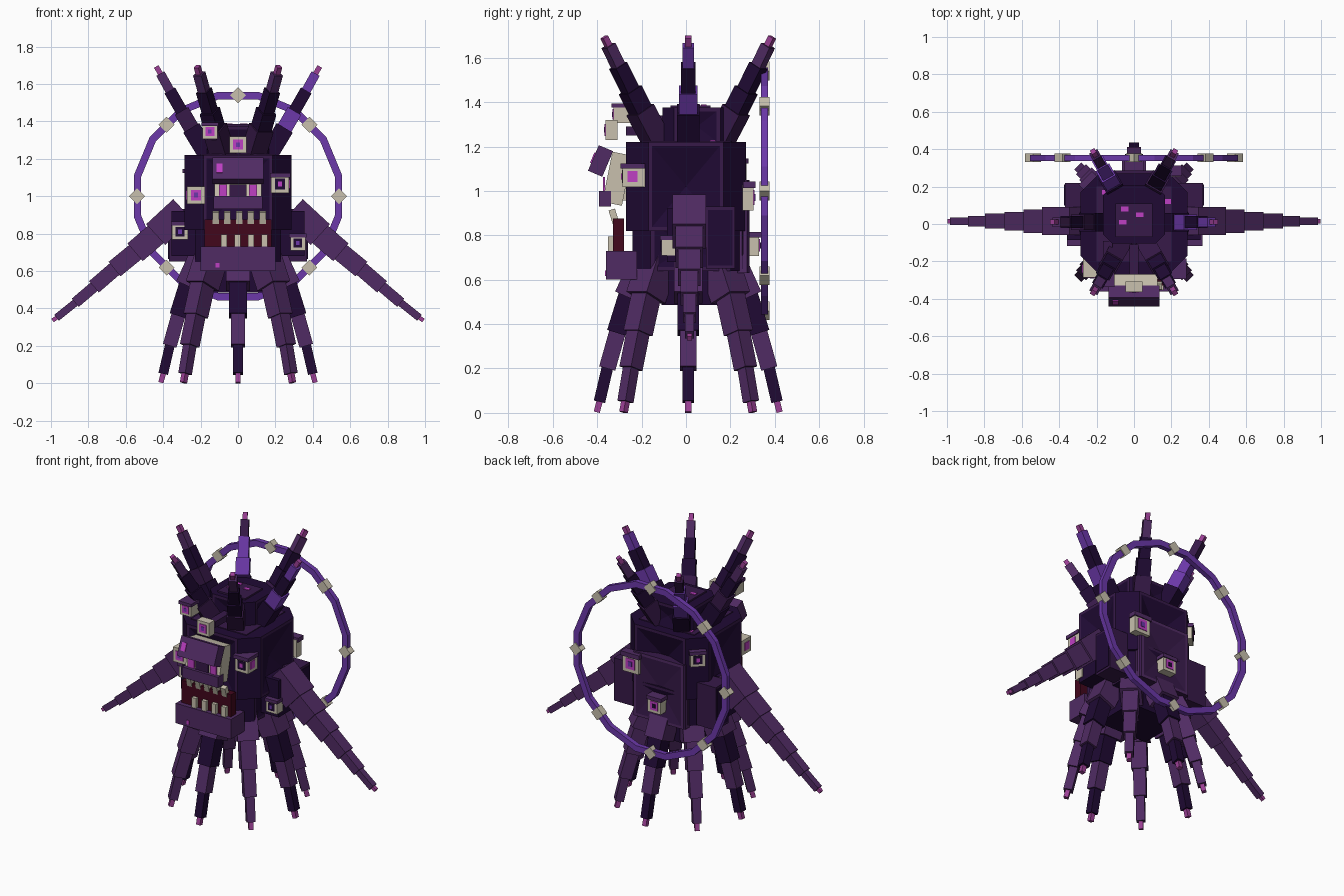
import bpy, bmesh, math
from mathutils import Vector, Matrix

if bpy.data.objects.get("Cube"):
    bpy.data.objects.remove(bpy.data.objects["Cube"])


def make_mat(name, rgb):
    m = bpy.data.materials.new(name)
    m.use_nodes = True
    m.diffuse_color = (*rgb, 1)
    m.node_tree.nodes["Principled BSDF"].inputs["Base Color"].default_value = (*rgb, 1)
    return m


MATS = {n: make_mat(n, c) for n, c in {
    "dark_purple": (0.014, 0.003, 0.034),
    "plum": (0.038, 0.010, 0.066),
    "mid_purple": (0.080, 0.024, 0.125),
    "bright_purple": (0.150, 0.040, 0.400),
    "bone": (0.580, 0.530, 0.420),
    "magenta": (0.520, 0.050, 0.550),
    "tip_pink": (0.330, 0.050, 0.300),
    "dark_red": (0.055, 0.002, 0.012)}.items()}
NAMES = list(MATS)


def finish(name, bm, names):
    me = bpy.data.meshes.new(name)
    bm.to_mesh(me)
    bm.free()
    for n in names:
        me.materials.append(MATS[n])
    ob = bpy.data.objects.new(name, me)
    bpy.context.collection.objects.link(ob)
    return ob


def add_box(bm, matrix, size, index=0):
    m = matrix @ Matrix.Diagonal((*size, 1))
    for v in bmesh.ops.create_cube(bm, size=1, matrix=m)["verts"]:
        for f in v.link_faces:
            f.material_index = index


def box(name, loc, size, mat, tilt=0):
    bm = bmesh.new()
    add_box(bm, Matrix.Translation(loc) @ Matrix.Rotation(tilt, 4, 'X'), size)
    return finish(name, bm, [mat])


def limb(name, angle, centre_y, points, widths, mats):
    """Chain of square segments; points are (radius, height) in a vertical plane."""
    bm = bmesh.new()
    out = Vector((math.cos(angle), math.sin(angle), 0))
    side = Vector((-out.y, out.x, 0))
    pos = [out * r + Vector((0, centre_y, z)) for r, z in points]
    for a, b, w, m in zip(pos, pos[1:], widths, mats):
        axis = (b - a).normalized()
        third = axis.cross(side)
        rot = Matrix((third, side, axis)).transposed().to_4x4()
        # Outer end stays exact, inner end tucks into the previous segment
        start = a - axis * 0.02
        add_box(bm, Matrix.Translation((start + b) / 2) @ rot,
                (w, w, (b - start).length), NAMES.index(m))
    return finish(name, bm, NAMES)


def hollow_block(name, loc, size, rim, inner, depth, cut):
    """Block with cut corners whose sides sink to a point inside a raised rim."""
    bm = bmesh.new()
    add_box(bm, Matrix.Translation(loc), size)
    upright = [e for e in bm.edges if abs(e.verts[0].co.z - e.verts[1].co.z) > 0.01]
    bmesh.ops.bevel(bm, geom=upright, offset=cut, segments=1, affect='EDGES')
    bm.normal_update()
    sides = [f for f in bm.faces if max(abs(f.normal.x), abs(f.normal.y)) > 0.9]
    # Cut corners and the top take the inner colour, rims keep their own
    for f in bm.faces:
        f.material_index = 0 if f in sides else 1
    bmesh.ops.inset_individual(bm, faces=sides, thickness=0.025)
    for f in sides:
        n = f.normal.copy()
        res = bmesh.ops.poke(bm, faces=[f])
        for v in res["verts"]:
            v.co -= n * depth
        for g in res["faces"]:
            g.material_index = 1
    return finish(name, bm, [rim, inner])


def eye(name, loc, size, depth, angle, lid, iris, pupil):
    """Bone block facing -y before turning, with iris, pupil and lid."""
    bm = bmesh.new()
    base = Matrix.Translation(loc) @ Matrix.Rotation(angle, 4, 'Z')
    s, d = size, depth
    add_box(bm, base, (s, d, s), 0)
    add_box(bm, base @ Matrix.Translation((0, -d / 2, 0)), (s * .58, .008, s * .6), 1)
    add_box(bm, base @ Matrix.Translation((0, -d / 2 - .003, 0)), (s * .24, .008, s * .28), 2)
    if lid:
        add_box(bm, base @ Matrix.Translation((0, -.005, s * .5)), (s * 1.15, d * 1.1, s * .25), 3)
    return finish(name, bm, ["bone", iris, pupil, "mid_purple"])


# Body
hollow_block("upper_body", (0, 0, 1.02), (0.57, 0.54, 0.40), "plum", "dark_purple", 0.06, 0.10)
hollow_block("lower_body", (0, 0.02, 0.75), (0.46, 0.52, 0.22), "plum", "dark_purple", 0.03, 0.08)
box("body_bottom", (0, 0.04, 0.58), (0.36, 0.30, 0.19), "dark_purple")
box("shoulder_slab", (0, 0, 1.205), (0.40, 0.40, 0.04), "plum")
hollow_block("back_plate", (0, 0.255, 0.84), (0.38, 0.06, 0.42), "mid_purple", "plum", 0.02, 0.01)
hollow_block("head", (0, 0.05, 1.29), (0.33, 0.31, 0.17), "plum", "dark_purple", 0.02, 0.05)
box("head_cap", (0, 0.02, 1.375), (0.20, 0.18, 0.02), "plum")
for s, n in ((1, "left"), (-1, "right")):
    box(n + "_side_box", (s * 0.30, 0.155, 0.79), (0.14, 0.13, 0.28), "plum")
    box(n + "_side_box_panel", (s * 0.37, 0.155, 0.79), (0.008, 0.11, 0.25), "dark_purple")
    box(n + "_cheek", (s * 0.29, -0.01, 0.80), (0.13, 0.15, 0.24), "dark_purple")

# Lower tentacles, eight around the body
leg_points = [(0.17, 0.74), (0.27, 0.52), (0.32, 0.36), (0.365, 0.20), (0.40, 0.05), (0.412, 0.003)]
for i in range(8):
    dark = ["mid_purple", "dark_purple", "mid_purple", "dark_purple", "tip_pink"]
    plain = ["mid_purple"] * 4 + ["tip_pink"]
    limb(f"leg_{i + 1}", i * math.pi / 4, 0.01, leg_points,
         (0.13, 0.095, 0.075, 0.052, 0.028), plain if i % 2 else dark)

# Crown spikes, six around the head
spike_points = [(0.15, 1.20), (0.25, 1.365), (0.302, 1.455), (0.365, 1.565),
                (0.415, 1.655), (0.437, 1.693)]
spike_colours = {0: ["dark_purple", "bright_purple", "dark_purple", "bright_purple"],
                 2: ["dark_purple", "bright_purple", "bright_purple", "plum"],
                 3: ["dark_purple", "plum", "dark_purple", "mid_purple"]}
for i in range(6):
    cols = spike_colours.get(i, ["plum", "dark_purple", "dark_purple", "mid_purple"])
    limb(f"crown_spike_{i + 1}", i * math.pi / 3, 0.01, spike_points,
         (0.10, 0.083, 0.065, 0.05, 0.028), cols + ["tip_pink"])

# Side arms
arm_points = [(0.31, 0.915), (0.44, 0.795), (0.55, 0.70), (0.66, 0.61), (0.77, 0.515),
              (0.87, 0.43), (0.97, 0.35), (0.992, 0.335)]
for a, n in ((0, "left_arm"), (math.pi, "right_arm")):
    limb(n, a, 0.015, arm_points, (0.15, 0.125, 0.10, 0.08, 0.058, 0.04, 0.022),
         ["mid_purple"] * 6 + ["tip_pink"])

# Ring behind the body, a sixteen-sided band
bm = bmesh.new()
loops = []
for k in range(16):
    a = (k + 0.5) * math.pi / 8
    loops.append([bm.verts.new((math.cos(a) * r, y, 1 + math.sin(a) * r))
                  for r, y in ((0.528, 0.338), (0.568, 0.338), (0.568, 0.37), (0.528, 0.37))])
for k in range(16):
    p, q = loops[k], loops[(k + 1) % 16]
    for j in range(4):
        bm.faces.new((p[j], q[j], q[(j + 1) % 4], p[(j + 1) % 4]))
bmesh.ops.recalc_face_normals(bm, faces=bm.faces)
finish("ring", bm, ["bright_purple"])

# Bone studs on the ring
bm = bmesh.new()
for k in range(8):
    a = k * math.pi / 4
    add_box(bm, Matrix.Translation((0.54 * math.cos(a), 0.354, 1 + 0.54 * math.sin(a)))
            @ Matrix.Rotation(math.pi / 4, 4, 'Y'), (0.06, 0.045, 0.06))
finish("ring_studs", bm, ["bone"])

# Face
box("skull", (0, -0.31, 1.055), (0.25, 0.09, 0.23), "bone", -0.2)
box("brow", (0, -0.385, 1.135), (0.27, 0.07, 0.125), "mid_purple", -0.4)
box("brow_mark", (-0.10, -0.4185, 1.149), (0.032, 0.008, 0.052), "magenta", -0.4)
box("upper_lip", (0, -0.365, 0.965), (0.26, 0.055, 0.07), "mid_purple")
box("main_pupil", (0, -0.37, 1.03), (0.09, 0.009, 0.065), "plum")
for x in (-0.08, 0.08):
    box("main_iris", (x, -0.37, 1.03), (0.045, 0.009, 0.065), "magenta")
box("mouth", (0, -0.305, 0.80), (0.36, 0.05, 0.15), "dark_red")
box("jaw", (0, -0.29, 0.665), (0.40, 0.14, 0.13), "mid_purple")
box("jaw_mark", (-0.11, -0.361, 0.63), (0.02, 0.008, 0.025), "magenta")
for i in range(5):
    box("upper_tooth", (-0.12 + i * 0.063, -0.325, 0.885), (0.035, 0.03, 0.065), "bone", 0.3)
for i in range(4):
    box("lower_tooth", (-0.075 + i * 0.072, -0.34, 0.76), (0.032, 0.025, 0.07), "bone")

# Small eyes: position, size, depth, turn, lid, iris and pupil colours
M, D, B = "magenta", "dark_purple", "bright_purple"
eyes = [((0, -0.335, 1.275), 0.09, 0.055, 0, False, M, B),
        ((-0.15, -0.285, 1.345), 0.08, 0.085, 0, True, M, B),
        ((0.225, -0.235, 1.065), 0.095, 0.10, 0, True, D, M),
        ((-0.225, -0.235, 1.005), 0.095, 0.10, 0, False, M, B),
        ((-0.31, -0.08, 0.81), 0.085, 0.06, 0, True, D, B),
        ((0.32, -0.08, 0.75), 0.08, 0.06, 0, True, D, B),
        ((0, 0.30, 0.755), 0.095, 0.06, math.pi, True, M, D),
        ((0.19, 0.28, 0.97), 0.115, 0.05, math.pi, True, M, B),
        ((-0.23, 0.215, 1.09), 0.09, 0.07, -0.75 * math.pi, True, D, M)]
for i, e in enumerate(eyes):
    eye(f"small_eye_{i + 1}", *e)
for s, z in ((1, 1.065), (-1, 1.005)):
    box("eye_side_iris", (s * 0.273, -0.24, z), (0.008, 0.045, 0.05), "magenta")
for x, y, z in ((0, -0.19, 1.27), (-0.14, -0.17, 1.32)):
    box("eye_stalk", (x, y, z), (0.05, 0.16, 0.04), "plum")

# Pink marks on head and shoulders
for x, y, z in ((-0.05, 0.08, 1.386), (-0.06, 0.01, 1.386), (0.03, 0.05, 1.386),
                (-0.15, 0.17, 1.226), (0.18, 0.12, 1.226)):
    box("pink_mark", (x, y, z), (0.04, 0.025, 0.006), "magenta")
